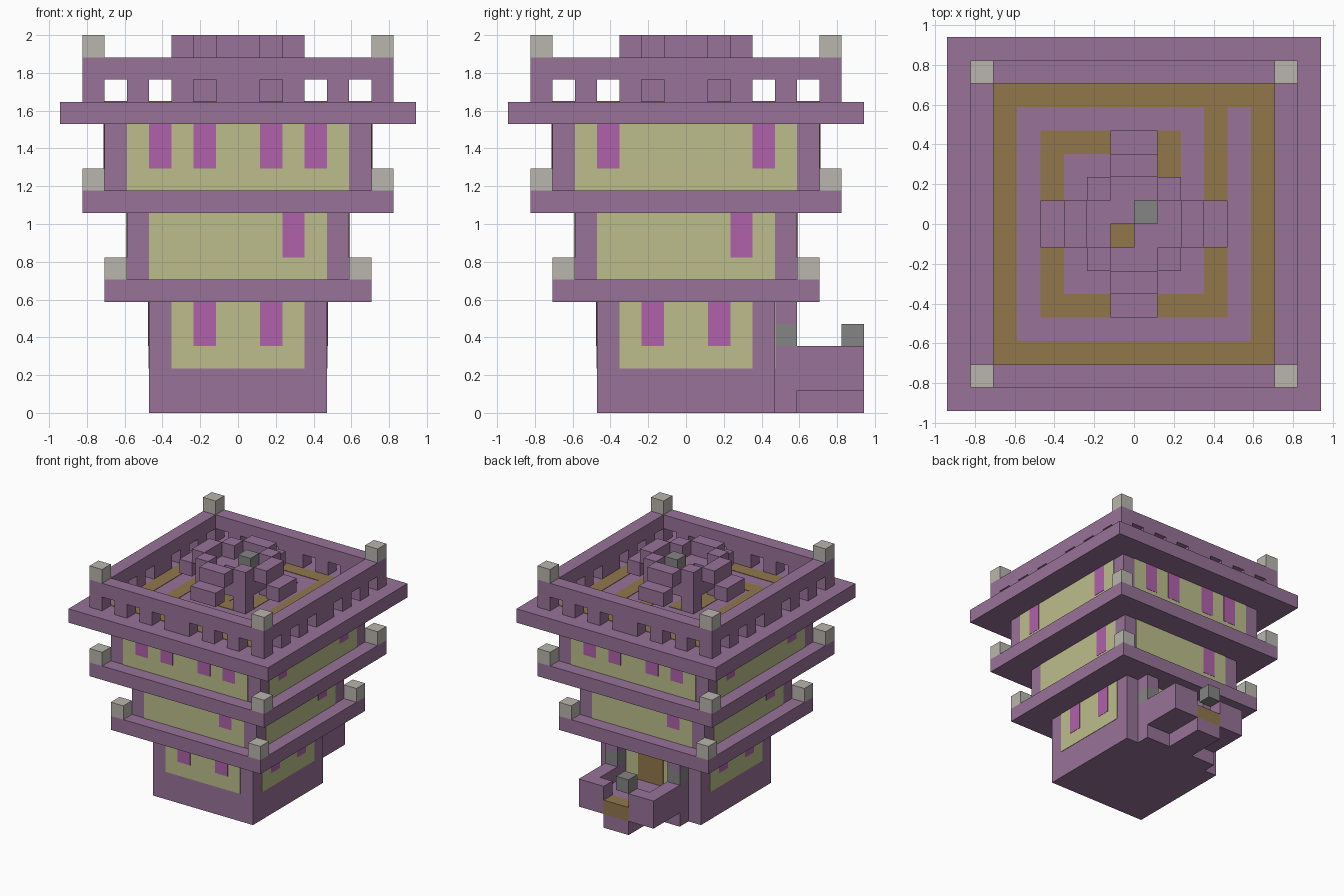
import bpy, bmesh, math
from mathutils import Matrix, Vector

cube = bpy.data.objects.get("Cube")
if cube:
    bpy.data.objects.remove(cube)

U = 2 / 17  # one block


def srgb(r, g, b):
    return tuple((c / 255 / 12.92) if c < 11 else ((c / 255 + 0.055) / 1.055) ** 2.4 for c in (r, g, b)) + (1,)


def material(name, *rgb):
    m = bpy.data.materials.new(name)
    m.use_nodes = True
    m.diffuse_color = srgb(*rgb)
    m.node_tree.nodes["Principled BSDF"].inputs["Base Color"].default_value = srgb(*rgb)
    return m


PURPLE = material("purple brick", 152, 115, 152)
YELLOW = material("pale yellow panel", 188, 190, 139)
MAGENTA = material("magenta glass", 176, 97, 170)
STONE = material("pale stone", 186, 182, 173)
GREY = material("grey stone", 133, 133, 133)
BROWN = material("brown path", 146, 119, 75)


def blocks(name, mat, boxes, around=False):
    """One object from boxes (x0, x1, y0, y1, z0, z1) in block units, optionally on all four sides."""
    bm = bmesh.new()
    for turn in range(4 if around else 1):
        rot = Matrix.Rotation(turn * math.pi / 2, 4, 'Z')
        for x0, x1, y0, y1, z0, z1 in boxes:
            mid = Vector((x0 + x1, y0 + y1, z0 + z1)) / 2
            size = Matrix.Diagonal((x1 - x0, y1 - y0, z1 - z0, 1))
            bmesh.ops.create_cube(bm, size=1, matrix=Matrix.Scale(U, 4) @ rot @ Matrix.Translation(mid) @ size)
    me = bpy.data.meshes.new(name)
    bm.to_mesh(me)
    bm.free()
    me.materials.append(mat)
    ob = bpy.data.objects.new(name, me)
    bpy.context.collection.objects.link(ob)
    return ob


def square(r, z0, z1):
    return (-r, r, -r, r, z0, z1)


THIN, THICK = 0.03, 0.05  # plate depths

# Storeys and floor slabs
blocks("lower_storey", PURPLE, [square(4, 0, 5)])
blocks("middle_storey", PURPLE, [square(5, 6, 9)])
blocks("upper_storey", PURPLE, [square(6, 10, 13)])
for name, r, z in (("lower_slab", 6, 5), ("middle_slab", 7, 9), ("roof_slab", 8, 13)):
    blocks(name, PURPLE, [square(r, z, z + 1)])

# Corner stones
for name, r, z in (("lower_corner_stones", 6, 6), ("middle_corner_stones", 7, 10), ("roof_corner_stones", 7, 16)):
    blocks(name, STONE, [(-r, 1 - r, -r, 1 - r, z, z + 1)], True)

# Wall panels
for name, r, z0, z1 in (("lower_panels", 4, 2, 5), ("middle_panels", 5, 6, 9), ("upper_panels", 6, 10, 13)):
    blocks(name, YELLOW, [(1 - r, r - 1, -r - THIN, -r, z0, z1)], True)


# Windows: two blocks tall, at the given places along a wall
def windows(r, top, places):
    return [(x, x + 1, -r - THICK, -r, top - 2, top) for x in places]


blocks("middle_windows", MAGENTA, windows(5, 9, [2]), True)
blocks("upper_windows", MAGENTA, windows(6, 13, [-4, 3]), True)
for name, turn in (("front", 0), ("left", 1), ("back", 2), ("right", 3)):
    if turn != 2:
        ob = blocks(name + "_lower_windows", MAGENTA, windows(4, 5, [-2, 1]))
        ob.data.transform(Matrix.Rotation(turn * math.pi / 2, 4, 'Z'))
    if turn in (0, 2):
        ob = blocks(name + "_upper_inner_windows", MAGENTA, windows(6, 13, [-2, 1]))
        ob.data.transform(Matrix.Rotation(turn * math.pi / 2, 4, 'Z'))

# Roof parapet: posts under a rail
posts = [(-7, -6), (-5, -4), (-3, -2), (-1, 1), (2, 3), (4, 5)]
blocks("parapet_posts", PURPLE, [(a, b, -7, -6, 14, 15) for a, b in posts], True)
blocks("parapet_rail", PURPLE, [(-7, 6, -7, -6, 15, 16)], True)

# Spiral path on the roof
T = 14 + THIN
blocks("roof_border_path", BROWN, [(-6, 5, -6, -5, 14, T)], True)
runs = [(3, 4, -4, 5), (-4, 3, -4, -3), (-4, -3, -3, 4), (-3, 2, 3, 4), (1, 2, -2, 3),
        (-2, 1, -2, -1), (-2, -1, -1, 2), (-1, 0, -1, 2)]
blocks("roof_spiral_path", BROWN, [run + (14, T) for run in runs])

# Flower-shaped centrepiece on the roof
blocks("centrepiece_pillars", PURPLE, [(-2, -1, -2, -1, 14, 17)], True)
blocks("centrepiece_petals", PURPLE, [(-1, 1, -2, -1, 15, 16), (-1, 1, -3, -2, 16, 17), (-1, 1, -4, -3, 15, 16)], True)
blocks("centrepiece_core", PURPLE, [(0, 1, -1, 0, 15, 16), (-1, 0, 0, 1, 15, 16), (0, 1, 0, 1, 15, 16)])
blocks("centrepiece_stone", GREY, [(0, 1, 0, 1, 16, 17)])

# Back balcony with walls, steps and doorway
blocks("balcony_floor", PURPLE, [(-3, 3, 4, 7, 1, 2), (-3, -1, 7, 8, 1, 2), (1, 3, 7, 8, 1, 2)])
blocks("balcony_threshold", BROWN, [(-1, 1, 7, 8, 1, 2)])
blocks("balcony_walls", PURPLE, [box for s in (-1, 1) for box in (
    (min(2 * s, 3 * s), max(2 * s, 3 * s), 4, 8, 2, 3),
    (min(s, 2 * s), max(s, 2 * s), 7, 8, 2, 3))])
blocks("balcony_supports", PURPLE, [(-3, 3, 4, 5, 0, 1), (-1, 1, 5, 8, 0, 1)])
blocks("balcony_post_stones", GREY, [(-3, -2, 4, 5, 3, 4), (2, 3, 4, 5, 3, 4)])
blocks("balcony_post_tops", PURPLE, [(-3, -2, 4, 5, 4, 5), (2, 3, 4, 5, 4, 5)])
blocks("balcony_gate_stone", GREY, [(-1, 0, 7, 8, 3, 4)])
blocks("back_door", BROWN, [(-1, 1, 4, 4 + THICK, 2, 4)])
